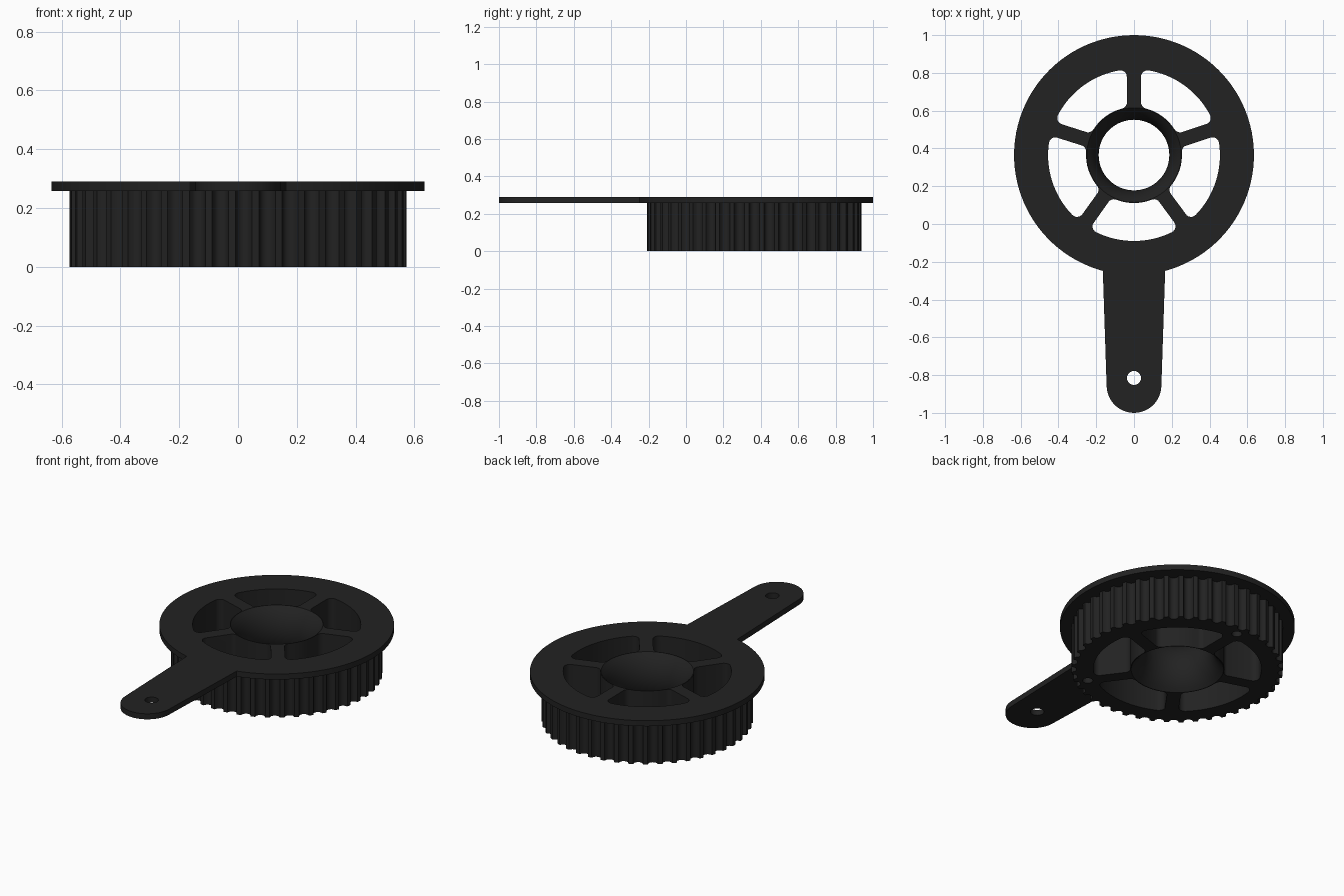
import bpy, bmesh, math
from math import sin, cos, pi, radians, asin

if "Cube" in bpy.data.objects:
    bpy.data.objects.remove(bpy.data.objects["Cube"])

CY = 0.365                      # wheel centre
TOP, FLANGE_Z = 0.29, 0.257

black = bpy.data.materials.new("matte black")
black.diffuse_color = (0.016, 0.016, 0.016, 1)
black.use_nodes = True
black.node_tree.nodes["Principled BSDF"].inputs["Base Color"].default_value = black.diffuse_color


def arc(cx, cy, r, a0, a1, n):
    return [(cx + r * cos(a0 + (a1 - a0) * i / n), cy + r * sin(a0 + (a1 - a0) * i / n))
            for i in range(n + 1)]


def make_object(name, bm):
    bmesh.ops.remove_doubles(bm, verts=bm.verts, dist=1e-5)
    bmesh.ops.recalc_face_normals(bm, faces=bm.faces)
    mesh = bpy.data.meshes.new(name)
    bm.to_mesh(mesh)
    bm.free()
    mesh.materials.append(black)
    ob = bpy.data.objects.new(name, mesh)
    bpy.context.collection.objects.link(ob)
    return ob


def prism(name, pts, z0, z1):
    bm = bmesh.new()
    face = bm.faces.new([bm.verts.new((x, y, z0)) for x, y in pts])
    ext = bmesh.ops.extrude_face_region(bm, geom=[face])
    bmesh.ops.translate(bm, vec=(0, 0, z1 - z0),
                        verts=[g for g in ext["geom"] if isinstance(g, bmesh.types.BMVert)])
    return make_object(name, bm)


def lathe(name, profile, n):
    bm = bmesh.new()
    rings = [[bm.verts.new((r * cos(2 * pi * i / n), CY + r * sin(2 * pi * i / n), z))
              for i in range(n)] for r, z in profile]
    for a, b in zip(rings, rings[1:]):
        for i in range(n):
            j = (i + 1) % n
            bm.faces.new((a[i], a[j], b[j], b[i]))
    bm.faces.new(rings[0])
    bm.faces.new(rings[-1])
    return make_object(name, bm)


def boolean(target, other, operation):
    mod = target.modifiers.new("bool", 'BOOLEAN')
    mod.operation, mod.solver, mod.object = operation, 'EXACT', other
    bpy.context.view_layer.objects.active = target
    bpy.ops.object.modifier_apply(modifier=mod.name)
    bpy.data.objects.remove(other)


# flange disc and tapered handle with a rounded end
R = 0.635
join = asin(0.165 / R)
outline = arc(0, CY, R, -pi / 2 + join, 1.5 * pi - join, 96)
outline += arc(0, -0.855, 0.145, pi, 2 * pi, 24)
pulley = prism("pulley_with_handle", outline, FLANGE_Z, TOP)

# toothed rim: narrow lands between round grooves
TEETH, RO, DEPTH = 45, 0.573, 0.028
pitch = 2 * pi / TEETH
rim = []
for t in range(TEETH):
    a = t * pitch
    for k in range(9):
        u = -1 + k / 4
        rim.append((a + u * 0.35 * pitch, RO - DEPTH * math.sqrt(max(0, 1 - u * u))))
rim = [(r * cos(a), CY + r * sin(a)) for a, r in rim]
boolean(pulley, prism("toothed_rim", rim, 0, FLANGE_Z + 0.015), 'UNION')

# five rounded windows, leaving spokes
R0, R1, HALF, F = 0.254, 0.455, 0.037, 0.035
ri, ro = R0 + F, R1 - F
ai, ao = asin((HALF + F) / ri), asin((HALF + F) / ro)
for k in range(5):
    p = radians(90 + 72 * k)
    q = p + radians(72)
    pts = arc(0, CY, R1, p + ao, q - ao, 16)
    for r, ang, n0, n1 in ((ro, q - ao, q - ao, q + pi / 2),
                           (ri, q - ai, q + pi / 2, q - ai + pi)):
        pts += arc(r * cos(ang), CY + r * sin(ang), F, n0, n1, 6)[1:]
    pts += arc(0, CY, R0, q - ai, p + ai, 8)[1:]
    for r, ang, n0, n1 in ((ri, p + ai, p + ai + pi, p + 1.5 * pi),
                           (ro, p + ao, p + 1.5 * pi, p + 2 * pi + ao)):
        pts += arc(r * cos(ang), CY + r * sin(ang), F, n0, n1, 6)[1:]
    boolean(pulley, prism("window_cutter", pts[:-1], -0.1, 0.4), 'DIFFERENCE')

# hourglass bore, bulging inward at mid height
profile = [(0.246, -0.05)]
for i in range(17):
    z = TOP * i / 16
    profile.append((0.385 - math.sqrt(0.198 ** 2 - (z - TOP / 2) ** 2), z))
profile[0] = (profile[1][0], -0.05)
profile.append((profile[-1][0], TOP + 0.05))
boolean(pulley, lathe("bore_cutter", profile, 64), 'DIFFERENCE')

# hanging hole in the handle and two blind holes underneath
boolean(pulley, prism("hole_cutter", arc(0, -0.815, 0.037, 0, 2 * pi, 24)[:-1], 0.2, 0.35),
        'DIFFERENCE')
for deg in (90, 306):
    a = radians(deg)
    c = arc(0.5 * cos(a), CY + 0.5 * sin(a), 0.028, 0, 2 * pi, 20)[:-1]
    boolean(pulley, prism("pin_cutter", c, -0.1, 0.15), 'DIFFERENCE')

# smooth curved walls, keep hard edges
bpy.ops.object.select_all(action='DESELECT')
pulley.select_set(True)
bpy.context.view_layer.objects.active = pulley
bpy.ops.object.shade_smooth_by_angle(angle=radians(30))
